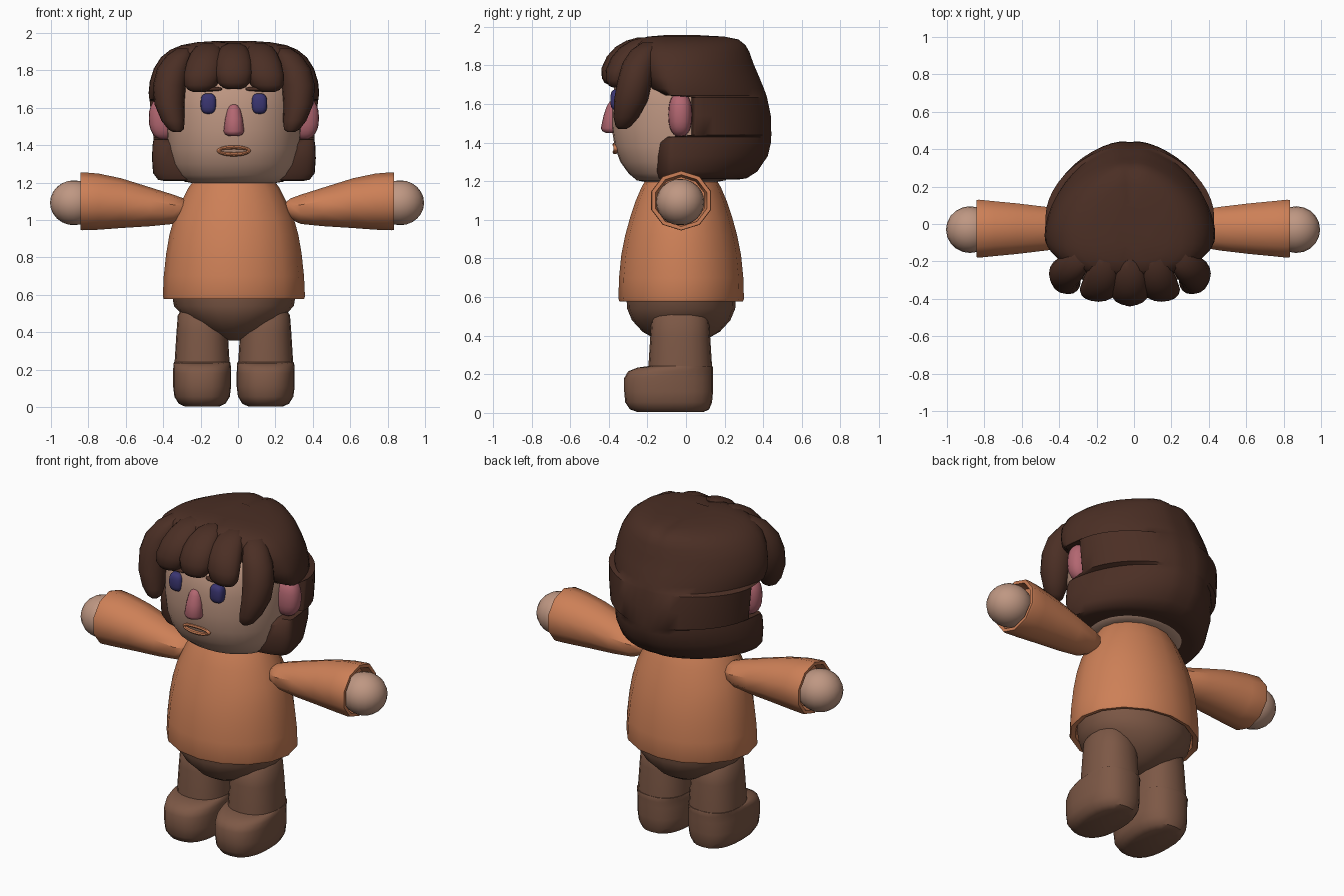
import bpy, bmesh, math

CX = -0.022   # middle of the figure
CY = -0.025


def material(name, rgb):
    m = bpy.data.materials.new(name)
    m.diffuse_color = (*rgb, 1)
    return m


ORANGE = material("orange", (0.61, 0.215, 0.095))
SKIN = material("skin", (0.52, 0.31, 0.225))
HAIR = material("dark brown", (0.070, 0.028, 0.018))
BROWN = material("brown", (0.205, 0.098, 0.061))
PINK = material("pink", (0.45, 0.135, 0.165))
NAVY = material("navy", (0.043, 0.036, 0.165))


def spow(v, e):
    return math.copysign(abs(v) ** e, v)


def finish(name, bm, mat):
    bmesh.ops.recalc_face_normals(bm, faces=bm.faces)
    me = bpy.data.meshes.new(name)
    bm.to_mesh(me)
    bm.free()
    me.materials.append(mat)
    ob = bpy.data.objects.new(name, me)
    bpy.context.collection.objects.link(ob)
    return ob


def skin_rings(name, rings, mat):
    """Bridge equal rings of points and cap both ends."""
    bm = bmesh.new()
    vs = [[bm.verts.new(p) for p in r] for r in rings]
    n = len(vs[0])
    for a, b in zip(vs, vs[1:]):
        for i in range(n):
            j = (i + 1) % n
            bm.faces.new((a[i], a[j], b[j], b[i]))
    bm.faces.new(vs[0])
    bm.faces.new(vs[-1])
    return finish(name, bm, mat)


def loft(name, sections, mat, n=16, power=2.0, axis="z"):
    """Sections are (t, centre u, centre v, radius u, radius v)."""
    rings = []
    for t, cu, cv, ru, rv in sections:
        ring = []
        for i in range(n):
            a = math.tau * i / n + math.pi / 2
            u = cu + ru * spow(math.cos(a), 2 / power)
            v = cv + rv * spow(math.sin(a), 2 / power)
            ring.append((u, v, t) if axis == "z" else (t, u, v))
        rings.append(ring)
    return skin_rings(name, rings, mat)


def blob(name, c, r, mat, e=1.0):
    """Ellipsoid; e below 1 makes it boxier."""
    bm = bmesh.new()
    bmesh.ops.create_uvsphere(bm, u_segments=20, v_segments=12, radius=1)
    for v in bm.verts:
        v.co = [c[k] + r[k] * spow(v.co[k], e) for k in range(3)]
    return finish(name, bm, mat)


# Shirt with a hollow hem
loft("shirt", [(t, CX, CY, rx, ry) for t, rx, ry in (
    (0.63, 0.33, 0.28), (0.585, 0.345, 0.295), (0.578, 0.375, 0.32),
    (0.59, 0.38, 0.325), (0.70, 0.375, 0.322), (0.82, 0.362, 0.31),
    (0.92, 0.345, 0.29), (1.01, 0.32, 0.265), (1.10, 0.28, 0.235),
    (1.17, 0.245, 0.205), (1.23, 0.20, 0.17))], ORANGE)

# Trousers seat
loft("trousers_seat", [(t, CX, CY, rx, ry) for t, rx, ry in (
    (0.355, 0.03, 0.04), (0.375, 0.10, 0.12), (0.42, 0.185, 0.20),
    (0.48, 0.265, 0.255), (0.54, 0.32, 0.28), (0.62, 0.335, 0.285))], BROWN, 20)

for s, side in ((-1, "left"), (1, "right")):
    # Legs and shoes
    x = CX + s * 0.17
    loft(side + "_leg", [
        (0.18, x, -0.03, 0.147, 0.165), (0.24, x, -0.03, 0.147, 0.165),
        (0.40, x, -0.03, 0.137, 0.155), (0.49, x, -0.03, 0.13, 0.148),
        (0.52, x, -0.03, 0.11, 0.12)], BROWN, 20, 2.3)
    loft(side + "_shoe", [
        (0.004, x, -0.08, 0.095, 0.17), (0.018, x, -0.085, 0.125, 0.205),
        (0.055, x, -0.09, 0.148, 0.225), (0.11, x, -0.09, 0.155, 0.23),
        (0.18, x, -0.09, 0.155, 0.23), (0.215, x, -0.08, 0.154, 0.22),
        (0.235, x, -0.055, 0.152, 0.195), (0.242, x, -0.03, 0.148, 0.167)],
        BROWN, 24, 2.5)

    # Sleeve with an open cuff, and the hand inside it
    def ax(d):
        return -0.005 + s * d
    loft(side + "_sleeve", [
        (ax(0.25), CY, 1.06, 0.03, 0.025), (ax(0.285), CY, 1.06, 0.075, 0.055),
        (ax(0.34), CY, 1.057, 0.10, 0.078), (ax(0.46), CY, 1.07, 0.122, 0.103),
        (ax(0.62), CY, 1.09, 0.142, 0.133), (ax(0.74), CY, 1.098, 0.154, 0.15),
        (ax(0.825), CY, 1.10, 0.163, 0.155), (ax(0.838), CY, 1.10, 0.16, 0.153),
        (ax(0.838), CY, 1.10, 0.14, 0.134), (ax(0.78), CY, 1.10, 0.128, 0.122)],
        ORANGE, 10, 2.0, "x")
    blob(side + "_hand", (ax(0.872), -0.03, 1.092), (0.128, 0.125, 0.12), SKIN)

    # Ear, eye and eyebrow
    blob(side + "_ear", (CX + s * 0.37, -0.03, 1.545), (0.085, 0.062, 0.115), PINK, 0.85)
    blob(side + "_eye", (CX + s * 0.136, -0.356, 1.622), (0.042, 0.036, 0.055), NAVY, 0.7)
    blob(side + "_eyebrow", (CX + s * 0.135, -0.35, 1.70), (0.075, 0.035, 0.012), HAIR, 0.7)

    # Long lock beside the face
    loft(side + "_side_lock", [(t, CX + s * dx, y, rx, ry) for t, dx, y, rx, ry in (
        (1.47, 0.305, -0.33, 0.02, 0.02), (1.485, 0.31, -0.325, 0.042, 0.04),
        (1.53, 0.325, -0.31, 0.062, 0.065), (1.62, 0.345, -0.285, 0.08, 0.088),
        (1.72, 0.345, -0.265, 0.088, 0.09), (1.81, 0.325, -0.245, 0.085, 0.085),
        (1.88, 0.29, -0.215, 0.07, 0.07), (1.92, 0.26, -0.18, 0.04, 0.045))], HAIR)

# Head
loft("head", [(t, CX, CY, rx, ry) for t, rx, ry in (
    (1.197, 0.22, 0.19), (1.205, 0.265, 0.23), (1.24, 0.305, 0.272),
    (1.30, 0.335, 0.315), (1.38, 0.353, 0.345), (1.48, 0.36, 0.36),
    (1.60, 0.362, 0.36), (1.70, 0.35, 0.345), (1.80, 0.31, 0.29),
    (1.87, 0.22, 0.20))], SKIN, 32, 2.15)

# Nose, wider at the bottom
loft("nose", [
    (1.45, CX, -0.385, 0.03, 0.03), (1.458, CX, -0.387, 0.047, 0.045),
    (1.475, CX, -0.388, 0.055, 0.053), (1.54, CX, -0.382, 0.047, 0.045),
    (1.59, CX, -0.375, 0.036, 0.035), (1.612, CX, -0.37, 0.023, 0.025),
    (1.62, CX, -0.368, 0.008, 0.01)], PINK)

# Mouth: a flat ring curved around the face
bm = bmesh.new()
grid = []
for i in range(28):
    a = math.tau * i / 28
    row = []
    for j in range(8):
        b = math.tau * j / 8
        k = 0.011 * math.cos(b)
        dx = (0.080 + k) * math.cos(a)
        row.append(bm.verts.new((CX + dx, -0.368 + 0.9 * dx * dx + 0.013 * math.sin(b),
                                 1.37 + (0.019 + k) * math.sin(a))))
    grid.append(row)
for i in range(28):
    for j in range(8):
        r, q, k = grid[i], grid[(i + 1) % 28], (j + 1) % 8
        bm.faces.new((r[j], r[k], q[k], q[j]))
finish("mouth", bm, ORANGE)

# Hair: rings of (height, half width, front, back), stepped back around the ears
rings = []
for z, rx, yf, yb in (
        (1.208, 0.37, -0.12, 0.27), (1.215, 0.405, -0.15, 0.32),
        (1.25, 0.432, -0.165, 0.375), (1.33, 0.438, -0.165, 0.43),
        (1.40, 0.435, -0.155, 0.447), (1.43, 0.43, -0.11, 0.448),
        (1.44, 0.43, 0.02, 0.448), (1.54, 0.44, 0.02, 0.445),
        (1.635, 0.45, 0.02, 0.425), (1.645, 0.452, -0.12, 0.423),
        (1.68, 0.456, -0.20, 0.41), (1.74, 0.45, -0.235, 0.385),
        (1.81, 0.428, -0.27, 0.355), (1.87, 0.39, -0.285, 0.335),
        (1.91, 0.34, -0.275, 0.315), (1.935, 0.28, -0.25, 0.285),
        (1.95, 0.20, -0.20, 0.22), (1.957, 0.10, -0.12, 0.12)):
    ym = max(-0.06, yf + 0.03)
    ring = []
    for i in range(48):
        a = math.tau * i / 48
        c, d = math.cos(a), math.sin(a)
        e = 1.12 if d > 0 else 0.75
        x = rx * spow(c, e)
        y = ym + (yb - ym if d > 0 else ym - yf) * spow(d, e)
        part = math.exp(-(x / 0.035) ** 2)   # centre parting
        ring.append((CX + x, y - (0.01 * part if d > 0.9 else 0),
                     z - (0.012 * part if z > 1.9 else 0)))
    rings.append(ring)
skin_rings("hair", rings, HAIR)

# Fringe of three overlapping locks
for name, x0, lean, y0, z0 in (("left_fringe", -0.185, 0.05, 0.022, 1.685),
                               ("middle_fringe", 0.0, 0.0, 0.0, 1.70),
                               ("right_fringe", 0.185, -0.05, 0.022, 1.685)):
    loft(name, [(z0 + t * (1.945 - z0), CX + x0 + lean * t, y + y0, rx, ry) for t, y, rx, ry in (
        (0.0, -0.38, 0.035, 0.02), (0.04, -0.382, 0.062, 0.04),
        (0.14, -0.381, 0.088, 0.055), (0.35, -0.37, 0.10, 0.068),
        (0.60, -0.335, 0.098, 0.075), (0.80, -0.29, 0.085, 0.075),
        (0.93, -0.25, 0.065, 0.06), (1.0, -0.22, 0.03, 0.03))], HAIR)

# Smooth shading with sharp edges kept
for ob in bpy.data.objects:
    ob.select_set(True)
    bpy.context.view_layer.objects.active = ob
bpy.ops.object.shade_smooth_by_angle(angle=math.radians(40))
